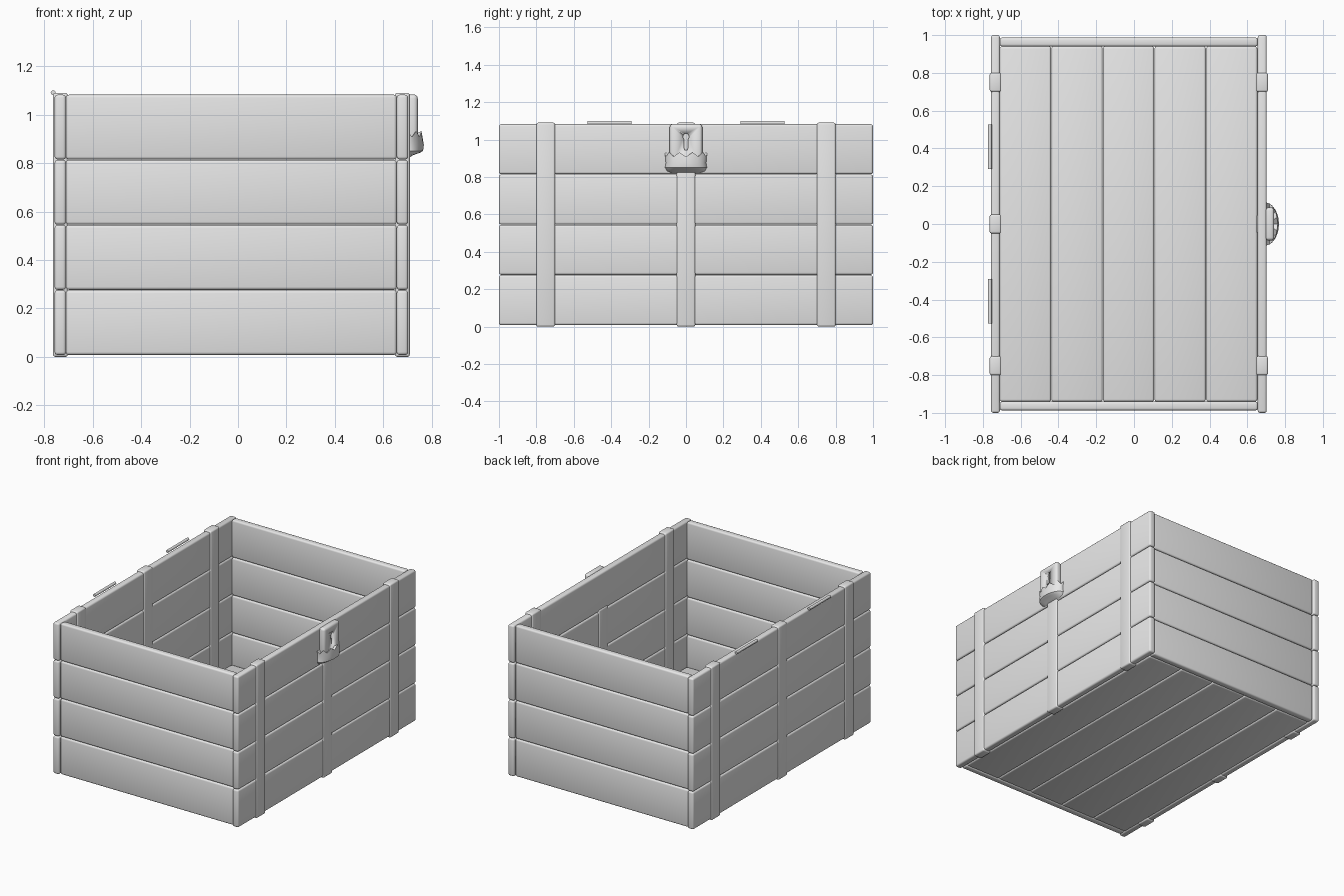
import bpy
import bmesh
from math import pi, sin, cos

default = bpy.data.objects.get("Cube")
if default:
    bpy.data.objects.remove(default, do_unlink=True)

grey = bpy.data.materials.new("plain_grey")
grey.use_nodes = True
grey.diffuse_color = (0.8, 0.8, 0.8, 1)
grey.node_tree.nodes["Principled BSDF"].inputs["Base Color"].default_value = (0.8, 0.8, 0.8, 1)


def finish(name, bm, bevel=0, segments=2):
    """Turn a bmesh into a softly bevelled, smooth-shaded object."""
    bmesh.ops.recalc_face_normals(bm, faces=bm.faces[:])
    mesh = bpy.data.meshes.new(name)
    bm.to_mesh(mesh)
    bm.free()
    mesh.materials.append(grey)
    obj = bpy.data.objects.new(name, mesh)
    bpy.context.collection.objects.link(obj)
    bpy.ops.object.select_all(action='DESELECT')
    obj.select_set(True)
    bpy.context.view_layer.objects.active = obj
    if bevel:
        mod = obj.modifiers.new("rounded_edges", 'BEVEL')
        mod.width = bevel
        mod.segments = segments
        mod.limit_method = 'ANGLE'
        bpy.ops.object.modifier_apply(modifier=mod.name)
    bpy.ops.object.shade_smooth_by_angle(angle=pi / 5)
    return obj


def box(name, xs, ys, zs, bevel=0.012, segments=3):
    bm = bmesh.new()
    bmesh.ops.create_cube(bm, size=1)
    for v in bm.verts:
        for axis, (low, high) in enumerate((xs, ys, zs)):
            v.co[axis] = low if v.co[axis] < 0 else high
    return finish(name, bm, bevel, segments)


def prism(name, outline, x0, x1):
    """Extrude a (y, z) outline along x."""
    bm = bmesh.new()
    face = bm.faces.new([bm.verts.new((x0, y, z)) for y, z in outline])
    new = bmesh.ops.extrude_face_region(bm, geom=[face])["geom"]
    for v in new:
        if isinstance(v, bmesh.types.BMVert):
            v.co.x = x1
    return finish(name, bm)


# Wall planks, four rows high
LEFT, RIGHT = (-0.757, -0.71), (0.655, 0.702)
ROW = 0.269
for row in range(4):
    zs = (0.008 + row * ROW, 0.008 + row * ROW + ROW - 0.002)
    box("hinge_side_plank", LEFT, (-1, 1), zs)
    box("latch_side_plank", RIGHT, (-1, 1), zs)
    box("front_plank", (-0.71, 0.655), (-0.987, -0.94), zs)
    box("back_plank", (-0.71, 0.655), (0.94, 0.987), zs)

# Floor boards
BOARD = 1.365 / 5
for i in range(5):
    x = -0.71 + i * BOARD
    box("floor_board", (x, x + BOARD - 0.002), (-0.94, 0.94), (0.008, 0.055))

# Upright straps clasping both long walls
for y in (-0.75, 0, 0.75):
    ys = (y - 0.05, y + 0.05)
    box("hinge_side_strap", (-0.764, -0.703), ys, (0, 1.09), 0.01)
    top = 0.83 if y == 0 else 1.09
    box("latch_side_strap", (0.648, 0.709), ys, (0, top), 0.01)

# Hinge pins along the top edge
for y in (-0.41, 0.41):
    bm = bmesh.new()
    bmesh.ops.create_cone(bm, cap_ends=True, segments=12, radius1=0.01,
                          radius2=0.01, depth=0.235)
    for v in bm.verts:
        v.co = (v.co.x - 0.763, v.co.z + y, v.co.y + 1.09)
    finish("hinge_pin", bm)

# Latch plate with a sunken keyhole
plate = box("latch_plate", (0.695, 0.742), (-0.087, 0.087), (0.84, 1.083), 0.016)
arc = [(0.017 * cos(a), 1.015 + 0.017 * sin(a))
       for a in (-pi / 4 + i * 1.5 * pi / 10 for i in range(11))]
cutter = prism("keyhole_cutter", arc + [(-0.009, 0.945), (0.009, 0.945)], 0.725, 0.78)
cutter.hide_render = True
cut = plate.modifiers.new("keyhole", 'BOOLEAN')
cut.operation = 'DIFFERENCE'
cut.solver = 'EXACT'
cut.object = cutter
bpy.context.view_layer.objects.active = plate
bpy.ops.object.modifier_apply(modifier=cut.name)
bpy.data.objects.remove(cutter, do_unlink=True)

# Rounded cup with a jagged rim below the plate
bm = bmesh.new()
STEPS = 20
rings = []
for z, width, depth in ((0.82, 0.07, 0.02), (0.83, 0.1, 0.05), (0.85, 0.112, 0.064),
                        (0.875, 0.108, 0.067), (0.92, 0.113, 0.06)):
    ring = []
    for i in range(STEPS + 1):
        a = pi * i / STEPS
        rim = 0.012 * cos(pi * i / 2) if z == 0.92 else 0
        sag = 0.012 * sin(a) if z < 0.84 else 0
        ring.append(bm.verts.new((0.7 + depth * sin(a), -width * cos(a), z + rim + sag)))
    rings.append(ring)
for low, high in zip(rings, rings[1:]):
    for i in range(STEPS):
        bm.faces.new((low[i], low[i + 1], high[i + 1], high[i]))
    bm.faces.new((low[-1], low[0], high[0], high[-1]))
for ring, z in ((rings[0], 0.82), (rings[-1], 0.905)):
    hub = bm.verts.new((0.705, 0, z))
    for i in range(STEPS + 1):
        bm.faces.new((hub, ring[i], ring[(i + 1) % (STEPS + 1)]))
finish("latch_cup", bm)
